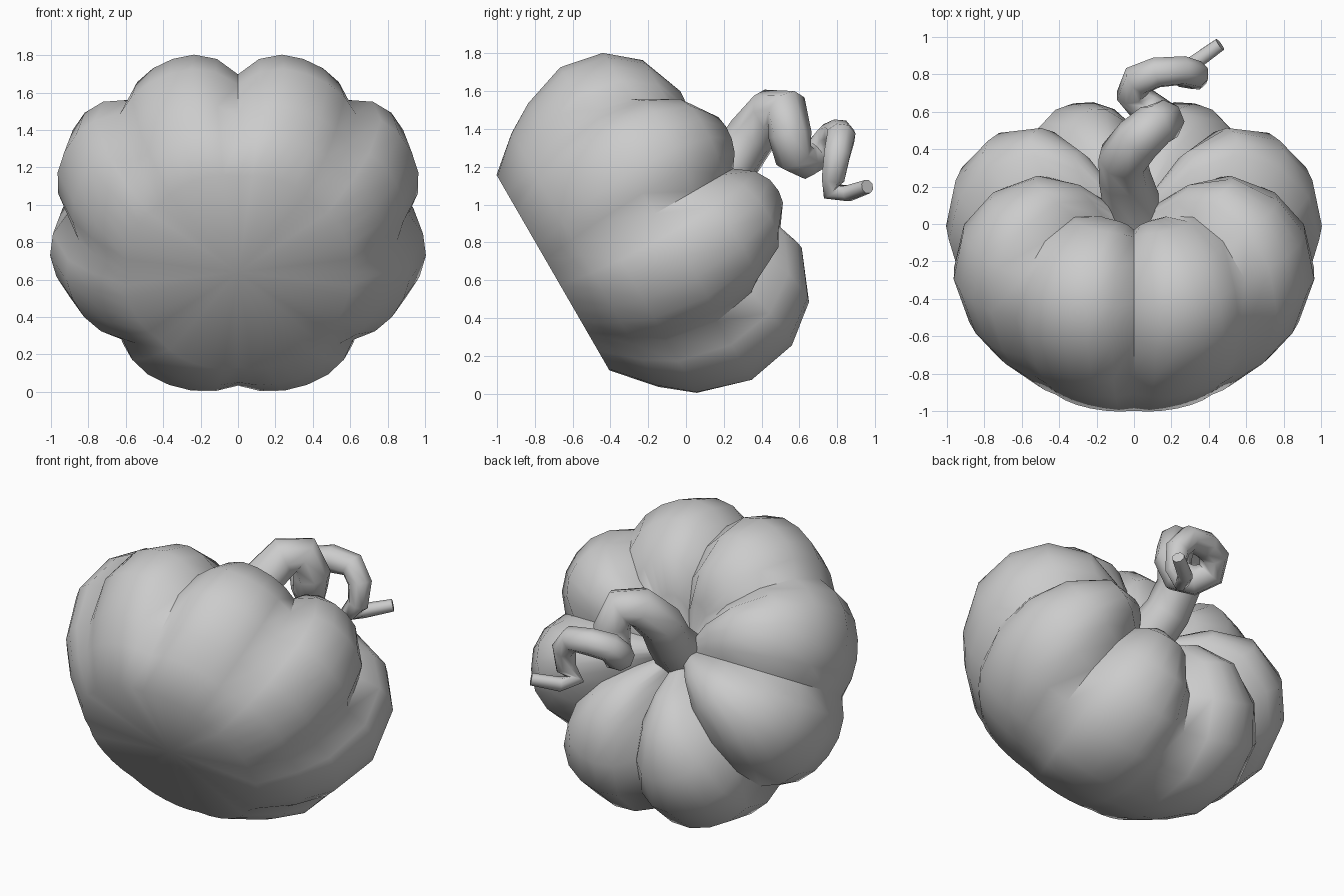
import bpy, bmesh
from math import sin, cos, pi, radians
from mathutils import Matrix

if "Cube" in bpy.data.objects:
    bpy.data.objects.remove(bpy.data.objects["Cube"])

# Pumpkin profiles (radius, height), along a lobe peak and along a crease
PEAK = [(.61, -.29), (.80, -.11), (.92, .05), (1.01, .33), (.96, .6), (.81, .79),
        (.56, .89), (.32, .82), (.14, .66)]
CREASE = [(.59, -.29), (.77, -.11), (.87, .05), (.93, .32), (.87, .55), (.70, .72),
          (.47, .78), (.25, .70), (.11, .61)]
# (radius, top height) factors, mirrored left and right, from the upper side to the lower
LOBE_SIZE = [(.955, .87), (.995, 1.0), (1.04, 1.08), (1.05, 1.03)]
CREASE_SIZE = [(.89, .88), (.96, .96), (.98, 1.04), (1.0, 1.03), (1.03, .98)]
LOBES, SEG = 8, 6


def smooth(obj, angle):
    bpy.ops.object.select_all(action='DESELECT')
    obj.select_set(True)
    bpy.context.view_layer.objects.active = obj
    bpy.ops.object.shade_smooth_by_angle(angle=radians(angle))


def scaled(point, factors):
    r, h = point
    blend = min(1, (h + .29) / .3)
    return r * (1 + (factors[0] - 1) * blend), h * factors[1] if h > 0 else h


# Ribbed body, built upright as rings and then tipped back
bm = bmesh.new()
n = LOBES * SEG
rings = []
for peak, crease in zip(PEAK, CREASE):
    ring = []
    for i in range(n):
        k, s = divmod(i, SEG)
        t = 2 * s / SEG - 1
        w = 1 - abs(t) ** 2.4
        edge = k if t < 0 else k + 1
        rp, hp = scaled(peak, LOBE_SIZE[min(k, LOBES - 1 - k)])
        rc, hc = scaled(crease, CREASE_SIZE[min(edge, LOBES - edge)])
        r, h = rc + w * (rp - rc), hc + w * (hp - hc)
        a = 2 * pi * i / n
        ring.append(bm.verts.new((r * sin(a), -r * cos(a), h)))
    rings.append(ring)
for lo, hi in zip(rings, rings[1:]):
    for i in range(n):
        j = (i + 1) % n
        bm.faces.new((lo[i], lo[j], hi[j], hi[i]))
for ring, z in ((rings[0], -.29), (rings[-1], .58)):
    centre = bm.verts.new((0, 0, z))
    for i in range(n):
        bm.faces.new((ring[i], ring[(i + 1) % n], centre))
bmesh.ops.recalc_face_normals(bm, faces=bm.faces)
bm.transform(Matrix.Translation((0, -.453, .785)) @ Matrix.Rotation(radians(-60), 4, 'X'))
mesh = bpy.data.meshes.new("pumpkin_body")
bm.to_mesh(mesh)
bm.free()
body = bpy.data.objects.new("pumpkin_body", mesh)
bpy.context.collection.objects.link(body)
smooth(body, 55)

# Curly stem: tapering corkscrew (x, y, z, radius)
PATH = [(0, .06, 1.05, .16), (-.05, .25, 1.22, .14), (-.06, .35, 1.37, .135),
        (.02, .45, 1.49, .13), (.11, .53, 1.50, .12), (.155, .55, 1.37, .115),
        (.13, .57, 1.26, .105), (.06, .63, 1.23, .095), (-.01, .70, 1.27, .09),
        (.02, .77, 1.35, .09), (.12, .81, 1.37, .085), (.26, .82, 1.36, .08),
        (.33, .80, 1.27, .075), (.33, .78, 1.14, .065), (.27, .77, 1.07, .055),
        (.32, .86, 1.06, .045), (.46, .96, 1.095, .038)]
curve = bpy.data.curves.new("stem", 'CURVE')
curve.dimensions = '3D'
curve.bevel_depth = 1
curve.bevel_resolution = 2
curve.use_fill_caps = True
spline = curve.splines.new('POLY')
spline.points.add(len(PATH) - 1)
for p, (x, y, z, r) in zip(spline.points, PATH):
    p.co = (x, y, z, 1)
    p.radius = r
stem = bpy.data.objects.new("stem", curve)
bpy.context.collection.objects.link(stem)
bpy.ops.object.select_all(action='DESELECT')
stem.select_set(True)
bpy.context.view_layer.objects.active = stem
bpy.ops.object.convert(target='MESH')
smooth(bpy.context.view_layer.objects.active, 70)
